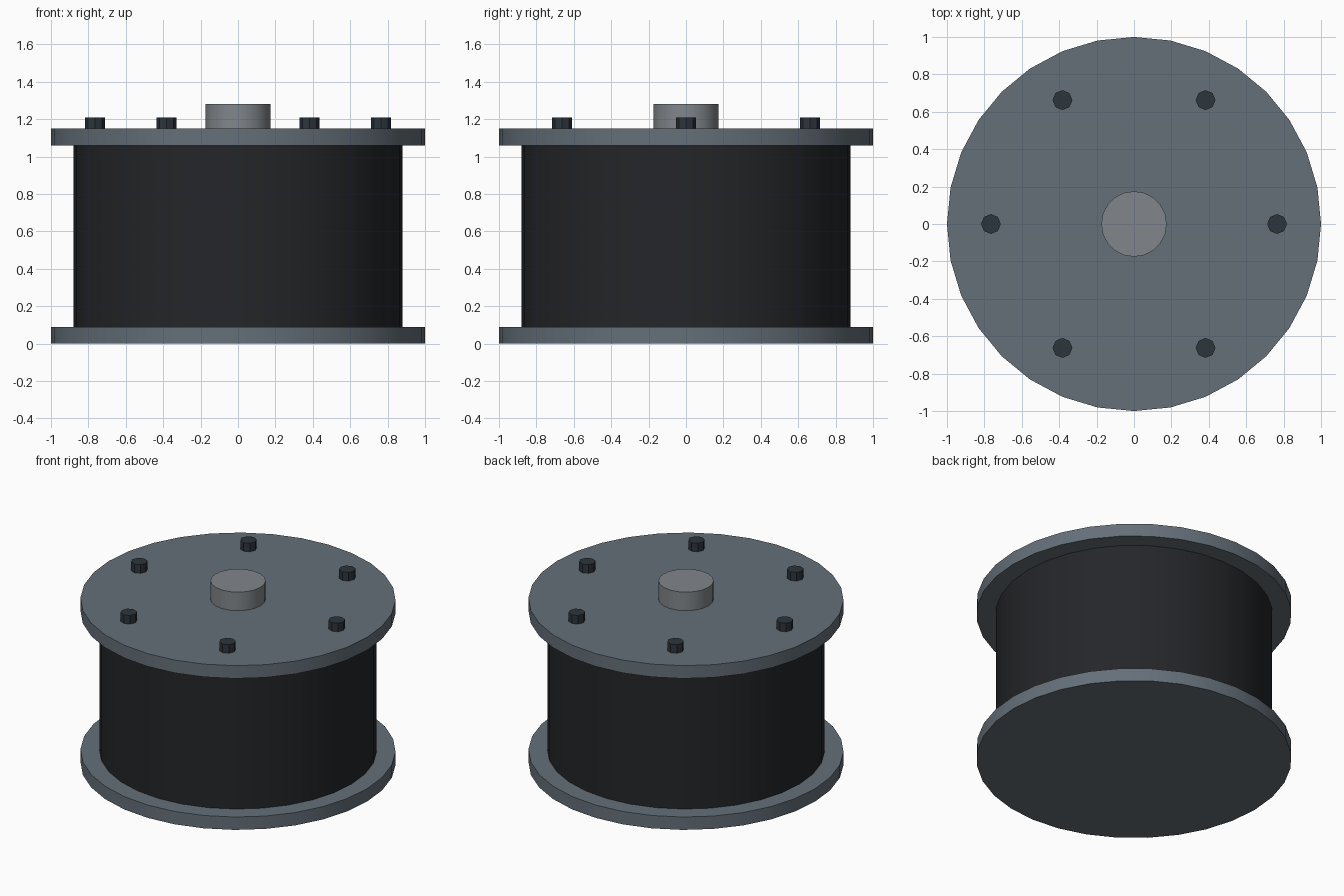
import bpy
from math import cos, sin, radians

if "Cube" in bpy.data.objects:
    bpy.data.objects.remove(bpy.data.objects["Cube"])


def material(name, rgb):
    m = bpy.data.materials.new(name)
    m.diffuse_color = (*rgb, 1)
    m.use_nodes = True
    m.node_tree.nodes["Principled BSDF"].inputs["Base Color"].default_value = m.diffuse_color
    return m


def cylinder(name, radius, z0, z1, sides, mat, x=0, y=0):
    # rotated so a vertex lies on the x axis
    bpy.ops.mesh.primitive_cylinder_add(vertices=sides, radius=radius, depth=z1 - z0,
                                        location=(x, y, (z0 + z1) / 2))
    ob = bpy.context.object
    ob.name = name
    ob.data.materials.append(mat)
    bpy.ops.object.shade_smooth_by_angle(angle=radians(30))
    return ob


slate = material("slate_metal", (0.13, 0.16, 0.19))
dark = material("dark_winding", (0.017, 0.019, 0.022))
steel = material("steel", (0.22, 0.24, 0.26))
bolt_mat = material("bolt_metal", (0.025, 0.035, 0.045))

# Drum and end flanges
cylinder("bottom_flange", 1.0, 0.0, 0.09, 32, slate)
cylinder("drum", 0.88, 0.09, 1.06, 32, dark)
cylinder("top_flange", 1.0, 1.06, 1.15, 32, slate)

# Central hub
cylinder("hub", 0.175, 1.15, 1.28, 20, steel)

# Ring of six bolts
for i in range(6):
    a = radians(60 * i)
    b = cylinder(f"bolt_{i + 1}", 0.053, 1.15, 1.21, 8, bolt_mat,
                 0.765 * cos(a), 0.765 * sin(a))
    bpy.context.view_layer.objects.active = b
    bpy.ops.object.shade_smooth_by_angle(angle=radians(50))
